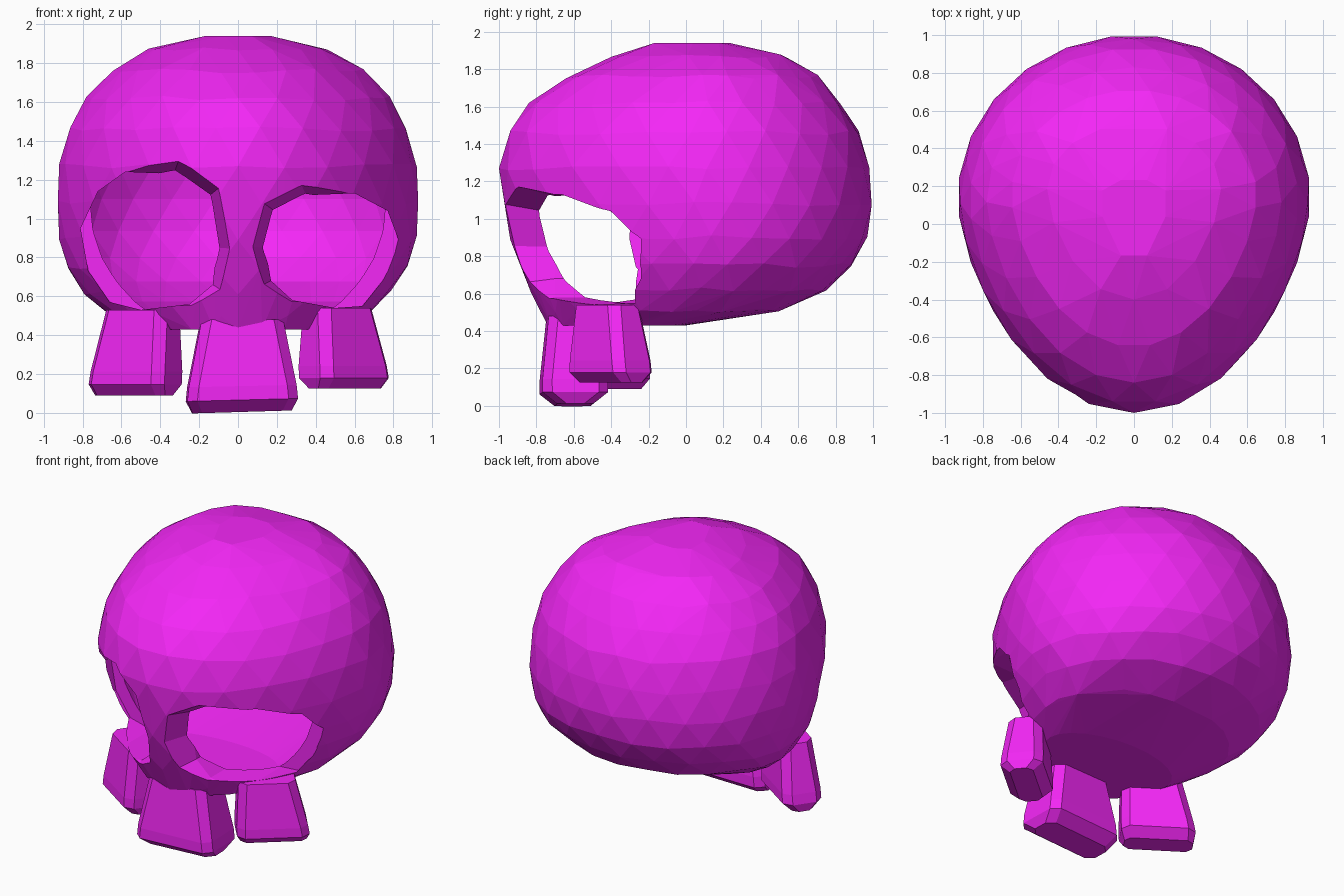
import bpy, bmesh, random
from math import sin, cos, tau, radians
from mathutils import Matrix, Vector

if "Cube" in bpy.data.objects:
    bpy.data.objects.remove(bpy.data.objects["Cube"])

random.seed(4)
mat = bpy.data.materials.new("magenta")
mat.diffuse_color = (0.9, 0.02, 0.92, 1)
mat.use_nodes = True
mat.node_tree.nodes["Principled BSDF"].inputs["Base Color"].default_value = mat.diffuse_color


def finish(name, bm):
    bmesh.ops.recalc_face_normals(bm, faces=bm.faces)
    me = bpy.data.meshes.new(name)
    bm.to_mesh(me)
    bm.free()
    me.materials.append(mat)
    ob = bpy.data.objects.new(name, me)
    bpy.context.collection.objects.link(ob)
    return ob


def bridge(bm, rings):
    for a, b in zip(rings, rings[1:]):
        n = len(a)
        for i in range(n):
            j = (i + 1) % n
            bm.faces.new((a[i], a[j], b[j], b[i]))


# cranium levels: height, front y, back y, half width
LEVELS = [(0.43, -0.74, 0.0, 0.48), (0.51, -0.77, 0.5, 0.67), (0.62, -0.83, 0.75, 0.79),
          (0.75, -0.89, 0.89, 0.88), (0.9, -0.94, 0.97, 0.92), (1.08, -0.98, 1.0, 0.935),
          (1.27, -1.0, 0.98, 0.92), (1.46, -0.95, 0.93, 0.87), (1.62, -0.84, 0.83, 0.78),
          (1.76, -0.65, 0.71, 0.65), (1.87, -0.4, 0.53, 0.46), (1.94, -0.2, 0.24, 0.18)]
SEG = 24


def skull_shell(name, levels, jitter=0.0):
    """Faceted egg: hull over staggered rings that narrow towards the nose."""
    bm = bmesh.new()
    for k, (z, yf, yb, w) in enumerate(levels):
        yc = (yf + yb) / 2 + 0.12
        dz = jitter if 0 < k < len(levels) - 1 else 0
        n = 8 if k > 10 else 16 if k > 9 else SEG
        for i in range(n):
            a = tau * (i + 0.5 * (k % 2)) / n
            c = cos(a)
            y = yc - (yc - yf) * c ** 1.25 if c > 0 else yc - (yb - yc) * c
            bm.verts.new((w * sin(a), y, z + random.uniform(-dz, dz)))
    hull = bmesh.ops.convex_hull(bm, input=bm.verts)
    bmesh.ops.delete(bm, geom=[v for v in bm.verts if not v.link_faces], context='VERTS')
    return finish(name, bm)


def cut(target, cutter):
    mod = target.modifiers.new("cut", 'BOOLEAN')
    mod.operation, mod.solver, mod.object = 'DIFFERENCE', 'EXACT', cutter
    bpy.context.view_layer.objects.active = target
    bpy.ops.object.modifier_apply(modifier=mod.name)
    bpy.data.objects.remove(cutter)


def eye_cutter(outline):
    """Socket prism along y, flared at the face to leave brow and nose ridges."""
    bm = bmesh.new()
    n = len(outline)
    cx = sum(p[0] for p in outline) / n
    cz = sum(p[1] for p in outline) / n
    rings = []
    for y, s in ((-1.1, 1.35), (-0.7, 1.0), (-0.24, 1.0)):
        rings.append([bm.verts.new((cx + (x - cx) * s, y, cz + (z - cz) * s)) for x, z in outline])
    bridge(bm, rings)
    bm.faces.new(rings[0])
    bm.faces.new(rings[-1])
    bmesh.ops.triangulate(bm, faces=bm.faces)
    return finish("eye_cutter", bm)


# hollow cranium with a thin wall, thicker behind the nose
skull = skull_shell("skull", LEVELS, 0.012)
inner = [(0.5 + (z - 0.43) * 0.925, yf + (0.15 if z < 1.3 else 0.07), yb - 0.05, w - 0.05)
         for z, yf, yb, w in LEVELS]
cut(skull, skull_shell("cavity_cutter", inner))

# eye sockets, the left one taller
RIGHT_EYE = [(.14, .85), (.17, .68), (.28, .58), (.5, .54), (.64, .55), (.76, .7),
             (.83, .88), (.77, 1.04), (.6, 1.13), (.35, 1.12), (.2, 1.03)]
LEFT_EYE = [(-.11, .85), (-.13, .66), (-.25, .56), (-.5, .53), (-.66, .57), (-.77, .73),
            (-.81, .95), (-.72, 1.14), (-.58, 1.24), (-.33, 1.23), (-.17, 1.1)]
for outline in (RIGHT_EYE, LEFT_EYE):
    cut(skull, eye_cutter(outline))


def tooth(name, top, bottom, w_top, w_bot, depth, yaw, roll=0):
    """Block flaring towards its chamfered biting end."""
    bm = bmesh.new()
    rot = Matrix.Rotation(radians(yaw), 3, 'Z')
    top, bottom = Vector(top), Vector(bottom)
    rings = []
    for t, k, d in ((0, 0, 0.8), (0.72, 0.9, 1.0), (0.87, 1, 1.0), (1, 0.6, 0.55)):
        c = top.lerp(bottom, t)
        w = (w_top + (w_bot - w_top) * k) / 2
        h = depth * d / 2
        f = min(0.05, h * 0.5)
        pts = [(-w, -h + f), (-w + f, -h), (w - f, -h), (w, -h + f),
               (w, h - f), (w - f, h), (-w + f, h), (-w, h - f)]
        rings.append([bm.verts.new(c + rot @ Vector((x, y, x * roll * t))) for x, y in pts])
    bridge(bm, rings)
    bm.faces.new(rings[0])
    bm.faces.new(rings[-1])
    finish(name, bm)


# teeth
tooth("front_tooth", (0.02, -0.6, 0.48), (0.02, -0.6, 0.005), 0.42, 0.57, 0.35, 2, 0.03)
tooth("right_tooth", (0.51, -0.42, 0.54), (0.55, -0.4, 0.125), 0.36, 0.46, 0.27, 40)
tooth("left_tooth", (-0.49, -0.42, 0.53), (-0.535, -0.4, 0.09), 0.38, 0.47, 0.26, -34)
